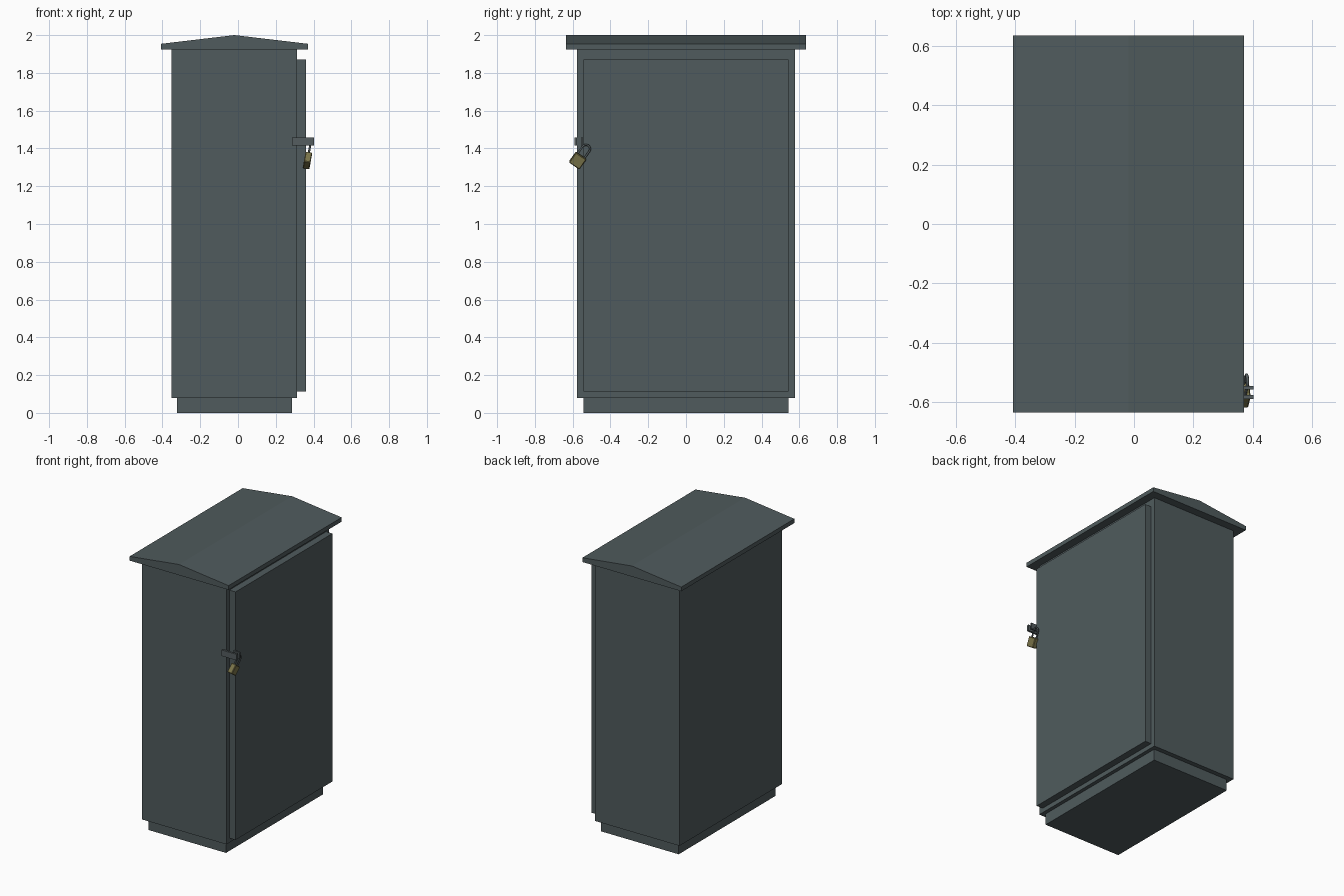
import bpy, bmesh, math
from mathutils import Matrix, Vector

if "Cube" in bpy.data.objects:
    bpy.data.objects.remove(bpy.data.objects["Cube"])


def material(name, color):
    m = bpy.data.materials.new(name)
    m.diffuse_color = color
    m.use_nodes = True
    m.node_tree.nodes["Principled BSDF"].inputs["Base Color"].default_value = m.diffuse_color
    return m


PAINT = material("slate_paint", (0.08, 0.105, 0.11, 1))
STEEL = material("dark_steel", (0.09, 0.11, 0.115, 1))
BRASS = material("brass", (0.2, 0.18, 0.07, 1))


def box(name, lo, hi, mat, bevel=0):
    bm = bmesh.new()
    lo, hi = Vector(lo), Vector(hi)
    bmesh.ops.create_cube(bm, size=1, matrix=Matrix.Translation((lo + hi) / 2)
                          @ Matrix.Diagonal((*(hi - lo), 1)))
    if bevel:
        bmesh.ops.bevel(bm, geom=bm.edges[:], offset=bevel, segments=1, affect='EDGES')
    return finish(name, bm, mat)


def finish(name, bm, mat):
    bmesh.ops.recalc_face_normals(bm, faces=bm.faces[:])
    me = bpy.data.meshes.new(name)
    bm.to_mesh(me)
    bm.free()
    me.materials.append(mat)
    ob = bpy.data.objects.new(name, me)
    bpy.context.collection.objects.link(ob)
    return ob


# Cabinet: plinth, body and one wide door on the right side
box("plinth", (-0.323, -0.543, 0), (0.286, 0.543, 0.08), PAINT)
box("cabinet_body", (-0.352, -0.576, 0.08), (0.312, 0.576, 1.925), PAINT)
box("door", (0.312, -0.543, 0.112), (0.361, 0.543, 1.872), PAINT)

# Gabled roof: profile extruded along y
profile = [(-0.407, 1.924), (0.37, 1.924), (0.37, 1.954), (-0.019, 2.0), (-0.407, 1.954)]
bm = bmesh.new()
face = bm.faces.new([bm.verts.new((x, -0.634, z)) for x, z in profile])
ext = bmesh.ops.extrude_face_region(bm, geom=[face])
bmesh.ops.translate(bm, vec=(0, 1.268, 0),
                    verts=[g for g in ext["geom"] if isinstance(g, bmesh.types.BMVert)])
finish("roof", bm, PAINT)

# Hasp: strap on the front face and matching tab on the door
box("hasp_strap", (0.285, -0.59, 1.415), (0.402, -0.576, 1.458), STEEL)
box("hasp_tab", (0.355, -0.557, 1.415), (0.402, -0.545, 1.458), STEEL)

# Padlock hanging at an angle
pose = (Matrix.Translation((0.368, -0.573, 1.337))
        @ Matrix.Rotation(math.radians(10), 4, 'Y')
        @ Matrix.Rotation(math.radians(-35), 4, 'X'))
lock = box("padlock_body", (-0.018, -0.034, -0.034), (0.018, 0.034, 0.032), BRASS, 0.004)
lock.matrix_world = pose

# Shackle: bent rod
path = [(0, -0.022, 0.025)]
path += [(0, -0.022 * math.cos(a), 0.075 + 0.022 * math.sin(a))
         for a in (math.pi * i / 8 for i in range(9))]
path += [(0, 0.022, 0.025)]
cu = bpy.data.curves.new("padlock_shackle", 'CURVE')
cu.dimensions = '3D'
cu.bevel_depth = 0.0055
cu.bevel_resolution = 1
cu.use_fill_caps = True
sp = cu.splines.new('POLY')
sp.points.add(len(path) - 1)
for p, co in zip(sp.points, path):
    p.co = (*co, 1)
cu.materials.append(STEEL)
shackle = bpy.data.objects.new("padlock_shackle", cu)
bpy.context.collection.objects.link(shackle)
shackle.matrix_world = pose
